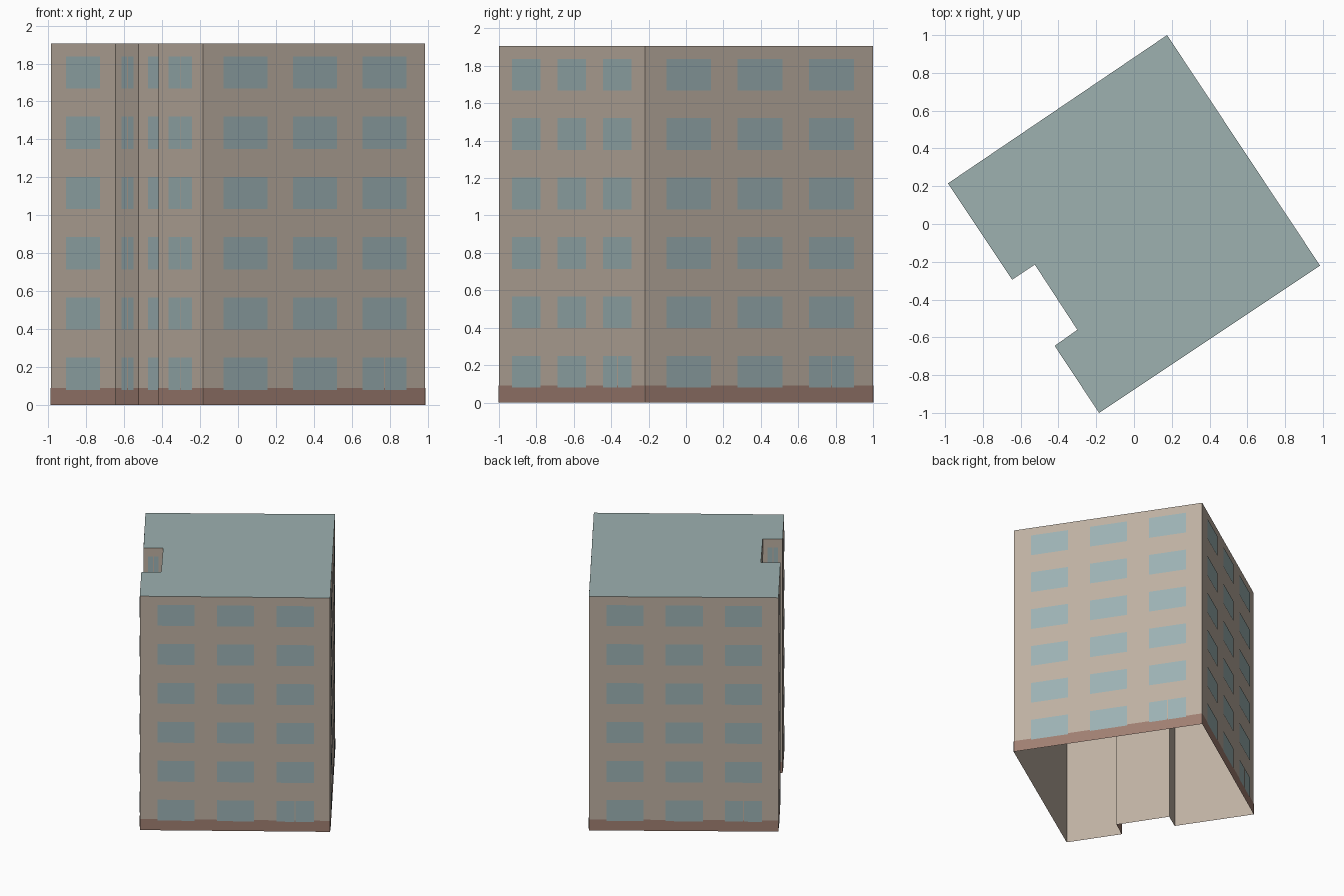
import bpy
import bmesh
from mathutils import Vector

cube = bpy.data.objects.get("Cube")
if cube:
    bpy.data.objects.remove(cube, do_unlink=True)

HEIGHT = 1.905
FLOORS = 6
STOREY = HEIGHT / FLOORS
SILL, WINDOW_HEIGHT = 0.08, 0.17
BAND_HEIGHT = 0.09
MULLION = 0.008

# Footprint corners, counter-clockwise from the front corner
FOOTPRINT = [Vector(p) for p in (
    (-0.185, -1.0), (0.985, -0.22), (0.175, 1.0), (-0.985, 0.215),
    (-0.645, -0.295), (-0.525, -0.215), (-0.30, -0.56), (-0.42, -0.645))]
WALLS = list(zip(FOOTPRINT, FOOTPRINT[1:] + FOOTPRINT[:1]))


def material(name, rgb):
    def linear(c):
        c /= 255
        return c / 12.92 if c <= 0.04045 else ((c + 0.055) / 1.055) ** 2.4
    colour = [linear(c) for c in rgb] + [1.0]
    mat = bpy.data.materials.new(name)
    mat.use_nodes = True
    mat.diffuse_color = colour
    bsdf = next(n for n in mat.node_tree.nodes if n.type == 'BSDF_PRINCIPLED')
    bsdf.inputs["Base Color"].default_value = colour
    return mat


def add_object(name, bm, mat):
    mesh = bpy.data.meshes.new(name)
    bm.to_mesh(mesh)
    bm.free()
    mesh.materials.append(mat)
    obj = bpy.data.objects.new(name, mesh)
    bpy.context.collection.objects.link(obj)
    return obj


def plate(bm, wall, start, end, z0, z1, offset=0.0):
    """Upright rectangle on a wall, between two fractions of its length."""
    a, b = wall
    along = b - a
    out = Vector((along.y, -along.x)).normalized() * offset
    p, q = a + along * start + out, a + along * end + out
    bm.faces.new([bm.verts.new((v.x, v.y, z))
                  for v, z in ((p, z0), (q, z0), (q, z1), (p, z1))])


beige = material("wall beige", (190, 176, 162))
glass = material("window blue grey", (156, 178, 180))
slate = material("roof blue grey", (157, 177, 176))
brick = material("base brown", (160, 127, 114))

# Walls, open underneath
bm = bmesh.new()
for wall in WALLS:
    plate(bm, wall, 0, 1, 0, HEIGHT)
bmesh.ops.remove_doubles(bm, verts=bm.verts, dist=0.0001)
add_object("walls", bm, beige)

# Flat roof
bm = bmesh.new()
bm.faces.new([bm.verts.new((p.x, p.y, HEIGHT)) for p in FOOTPRINT])
add_object("roof", bm, slate)

# Painted band around the foot of the walls
bm = bmesh.new()
for wall in WALLS:
    plate(bm, wall, 0, 1, 0, BAND_HEIGHT, 0.002)
add_object("base_band", bm, brick)

# Windows: three columns on long walls, one on each short wall
LONG = [(0.092, 0.288), (0.405, 0.601), (0.718, 0.914)]
SHORT = [(0.24, 0.77)]
SPLIT_WALLS = (4, 6, 7)
bm = bmesh.new()
for i, wall in enumerate(WALLS):
    length = (wall[1] - wall[0]).length
    is_long = i < 3
    columns = LONG if is_long else SHORT
    for floor in range(FLOORS):
        z0 = SILL + floor * STOREY
        z1 = z0 + WINDOW_HEIGHT
        for column, (start, end) in enumerate(columns):
            double = i in SPLIT_WALLS or (is_long and floor == 0 and column == 2)
            panes = [(start, end)]
            if double:
                middle = (start + end) / 2
                half = MULLION / 2 / length
                panes = [(start, middle - half), (middle + half, end)]
            for s, e in panes:
                plate(bm, wall, s, e, z0, z1, 0.004)
add_object("windows", bm, glass)
